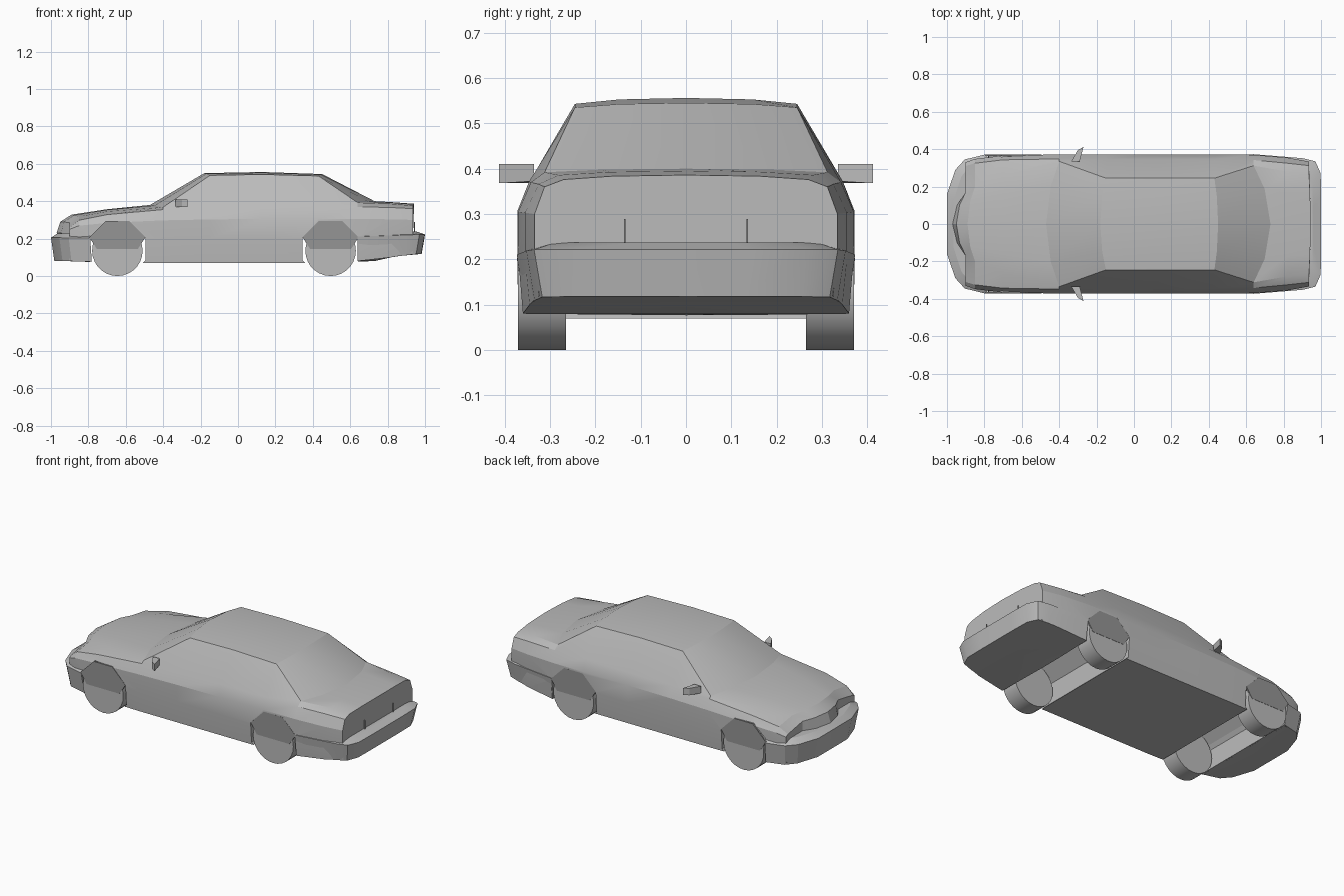
import bpy, bmesh, math
from mathutils import Vector

if "Cube" in bpy.data.objects:
    bpy.data.objects.remove(bpy.data.objects["Cube"])


def material(name, v):
    m = bpy.data.materials.new(name)
    m.use_nodes = True
    m.diffuse_color = (v, v, v, 1)
    m.node_tree.nodes["Principled BSDF"].inputs["Base Color"].default_value = (v, v, v, 1)
    return m


GREY = material("light grey", 0.5)
DARK = material("shaded grey", 0.3)


def finish(bm, name, mat=GREY, angle=None):
    bmesh.ops.recalc_face_normals(bm, faces=bm.faces)
    mesh = bpy.data.meshes.new(name)
    bm.to_mesh(mesh)
    bm.free()
    ob = bpy.data.objects.new(name, mesh)
    bpy.context.collection.objects.link(ob)
    mesh.materials.append(mat)
    if angle:
        smooth(ob, angle)
    return ob


def select(ob):
    bpy.ops.object.select_all(action='DESELECT')
    ob.select_set(True)
    bpy.context.view_layer.objects.active = ob


def smooth(ob, angle):
    select(ob)
    bpy.ops.object.shade_smooth_by_angle(angle=math.radians(angle))


def loft(name, rings, mat=GREY, angle=None):
    """Skin closed rings of equal length and cap both ends."""
    bm = bmesh.new()
    rows = [[bm.verts.new(p) for p in ring] for ring in rings]
    n = len(rows[0])
    for a, b in zip(rows, rows[1:]):
        for i in range(n):
            j = (i + 1) % n
            bm.faces.new((a[i], a[j], b[j], b[i]))
    bm.faces.new(rows[0])
    bm.faces.new(rows[-1])
    return finish(bm, name, mat, angle)


def section(xc, xe, zc, yt, zt, yb, zb, ys, zlow):
    """Cross-section from roof or hood centre round to the floor, mirrored."""
    mid = xc + 0.35 * (xe - xc)
    half = [(mid, yt * 0.6, zc - 0.25 * (zc - zt)), (xe, yt, zt), (xe, yb, zb),
            (xe, ys, (zb + 0.22) / 2 + 0.01), (xe, ys, 0.2),
            (xe, ys - 0.01, zlow)]
    ring = [(xc, 0, zc)] + half + [(xc, 0, zlow)]
    return ring + [(x, -y, z) for x, y, z in reversed(half)]


# Body shell: centre x, edge x, centre z, top y/z, belt y/z, side y, floor z
body = loft("body", [section(*s) for s in (
    (-0.97, -0.90, 0.23, 0.17, 0.225, 0.31, 0.22, 0.32, 0.08),
    (-0.95, -0.90, 0.29, 0.17, 0.285, 0.31, 0.26, 0.33, 0.08),
    (-0.89, -0.85, 0.328, 0.20, 0.318, 0.325, 0.298, 0.348, 0.08),
    (-0.70, -0.70, 0.357, 0.26, 0.345, 0.343, 0.328, 0.366, 0.07),
    (-0.47, -0.40, 0.38, 0.335, 0.368, 0.348, 0.355, 0.372, 0.07),
    (-0.18, -0.15, 0.55, 0.245, 0.538, 0.346, 0.365, 0.372, 0.07),
    (0.13, 0.13, 0.556, 0.245, 0.543, 0.346, 0.37, 0.372, 0.07),
    (0.45, 0.43, 0.545, 0.245, 0.535, 0.346, 0.372, 0.372, 0.07),
    (0.73, 0.64, 0.40, 0.312, 0.392, 0.342, 0.37, 0.37, 0.08),
    (0.82, 0.82, 0.395, 0.28, 0.386, 0.325, 0.366, 0.355, 0.10),
    (0.945, 0.935, 0.386, 0.27, 0.376, 0.312, 0.36, 0.334, 0.12))])

# Wheel arches cut across the underside
WHEELS = (-0.645, 0.495)
RADIUS = 0.135


def octagon(cx, y):
    r = 0.15 / math.cos(math.pi / 8)
    return [(cx + r * math.cos(a), y, 0.145 + r * math.sin(a))
            for a in (math.pi / 8 + k * math.pi / 4 for k in range(8))]


for cx in WHEELS:
    cutter = loft("arch_cutter", [octagon(cx, -0.5), octagon(cx, 0.5)])
    cutter.hide_render = True
    cut = body.modifiers.new("arch", 'BOOLEAN')
    cut.object = cutter
    cut.operation = 'DIFFERENCE'
    cut.solver = 'EXACT'
    select(body)
    bpy.ops.object.modifier_apply(modifier=cut.name)
    bpy.data.objects.remove(cutter)
smooth(body, 22)


# Wheels and the arch panels over their upper halves
for cx, end in zip(WHEELS, ("front", "rear")):
    for s, side in ((-1, "right"), (1, "left")):
        rings = [[(cx + RADIUS * math.cos(a), s * y, RADIUS + RADIUS * math.sin(a))
                  for a in (k * math.tau / 28 for k in range(28))]
                 for y in (0.265, 0.37)]
        loft(f"{end}_{side}_wheel", rings, angle=30)
        panel = [[(x, s * y, max(z, 0.145)) for x, _, z in octagon(cx, 0)[:4]]
                 for y in (0.363, 0.3715)]
        for ring in panel:
            y = ring[0][1]
            ring += [(cx - 0.11, y, 0.145), (cx + 0.11, y, 0.145)]
        loft(f"{end}_{side}_arch_panel", panel, DARK)


# Bumpers: plan outline drawn in towards the bottom, with a sloping top lip
def bumper(name, plan, levels):
    rings = []
    for shrink, zend, zside in levels:
        ring = []
        for x, y in plan:
            end = min(1, max(0, (abs(x) - 0.63) / 0.35))
            px = x - math.copysign(shrink * end, x)
            ring.append((px, y - shrink, zside + (zend - zside) * end))
        rings.append(ring + [(x, -y, z) for x, y, z in reversed(ring)])
    loft(name, rings, angle=22)


bumper("front_bumper", [(-1.0, 0.16), (-0.955, 0.29), (-0.905, 0.345), (-0.79, 0.373)],
       ((0.018, 0.08, 0.075), (0.0, 0.205, 0.20), (0.035, 0.228, 0.225)))
bumper("rear_bumper", [(1.0, 0.14), (0.998, 0.27), (0.97, 0.335), (0.90, 0.352), (0.64, 0.373)],
       ((0.018, 0.118, 0.08), (0.0, 0.222, 0.21), (0.045, 0.237, 0.215)))

# Door mirrors
for s, side in ((-1, "right"), (1, "left")):
    plan = [(-0.335, 0.335), (-0.30, 0.395), (-0.27, 0.412), (-0.29, 0.335)]
    lower = [(x, s * y, 0.368 - 0.06 * (y - 0.41) * (x > -0.3)) for x, y in plan]
    upper = [(x, s * y, 0.41) for x, y in plan]
    loft(f"{side}_mirror", [lower, upper])

# Trunk lid seams on the tail
for s in (-1, 1):
    x, y = 0.944, s * 0.135
    bm = bmesh.new()
    bmesh.ops.create_cube(bm, size=1)
    for v in bm.verts:
        v.co = Vector((x + v.co.x * 0.006, y + v.co.y * 0.003, 0.262 + v.co.z * 0.055))
    finish(bm, "trunk_seam", DARK)
